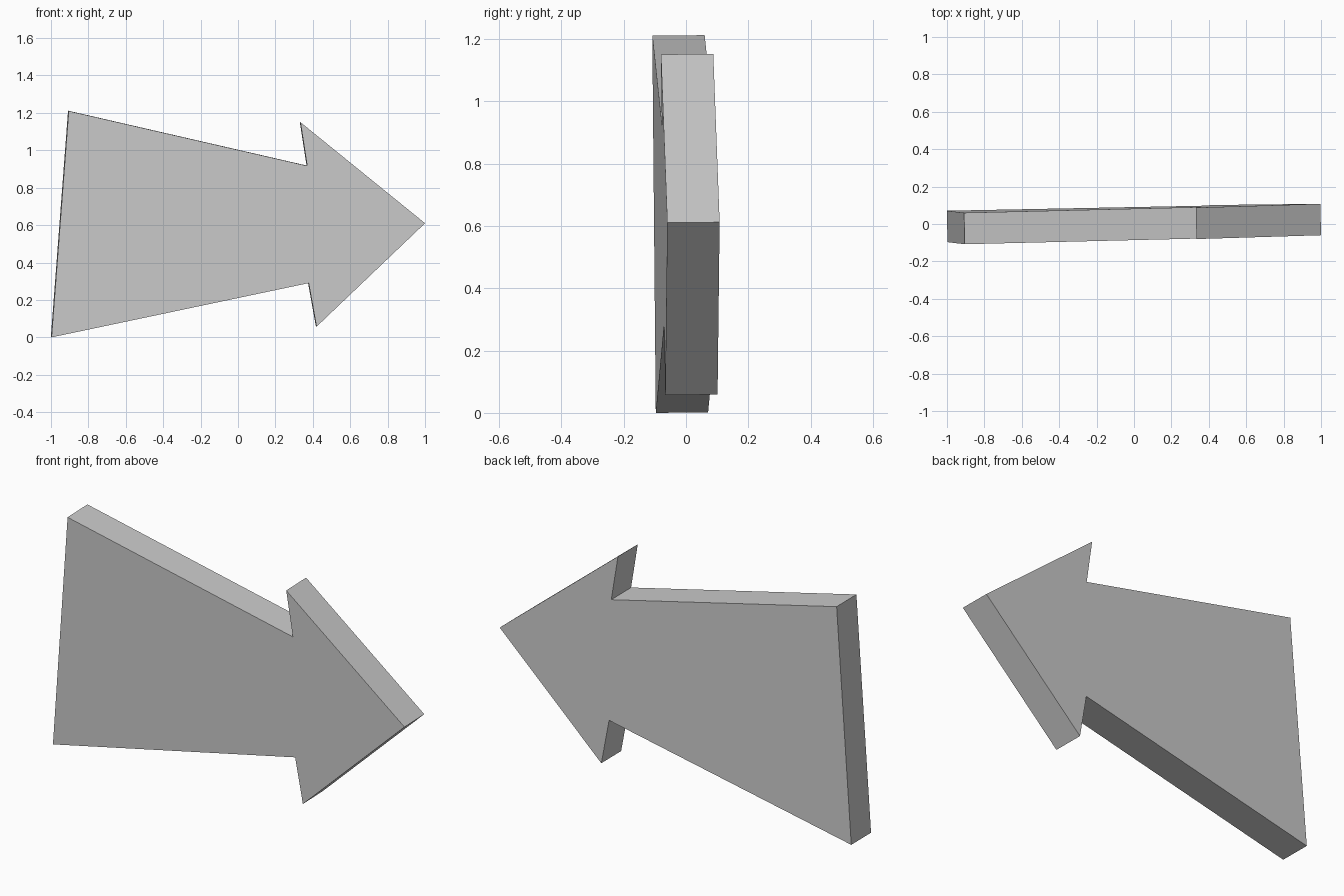
import bpy
import bmesh
from mathutils import Vector

cube = bpy.data.objects.get("Cube")
if cube:
    bpy.data.objects.remove(cube, do_unlink=True)

# Single grey material
grey = bpy.data.materials.new("plain grey")
grey.use_nodes = True
colour = (0.6, 0.6, 0.6, 1.0)
grey.diffuse_color = colour
grey.node_tree.nodes["Principled BSDF"].inputs["Base Color"].default_value = colour

# Arrow outline in x, z: flared tail, narrow neck, barbed head
outline = [(-0.997, 0.0), (0.378, 0.29), (0.42, 0.057), (1.0, 0.61),
           (0.334, 1.15), (0.37, 0.917), (-0.905, 1.21)]
THICKNESS = 0.168
TILT_X, TILT_Z, OFFSET = 0.0218, -0.0109, -0.0752


def front_point(x, z):
    """Point on the slightly turned front plane."""
    return Vector((x, OFFSET + TILT_X * x + TILT_Z * z, z))


# Flat arrow face, extruded backwards along its normal
bm = bmesh.new()
front = bm.faces.new([bm.verts.new(front_point(x, z)) for x, z in outline])
back = bmesh.ops.extrude_face_region(bm, geom=[front], use_keep_orig=True)
back_verts = [g for g in back["geom"] if isinstance(g, bmesh.types.BMVert)]
normal = Vector((-TILT_X, 1, -TILT_Z)).normalized()
bmesh.ops.translate(bm, verts=back_verts, vec=normal * THICKNESS)
bmesh.ops.recalc_face_normals(bm, faces=bm.faces)

mesh = bpy.data.meshes.new("arrow_plate")
bm.to_mesh(mesh)
bm.free()
mesh.materials.append(grey)
arrow = bpy.data.objects.new("arrow_plate", mesh)
bpy.context.collection.objects.link(arrow)
